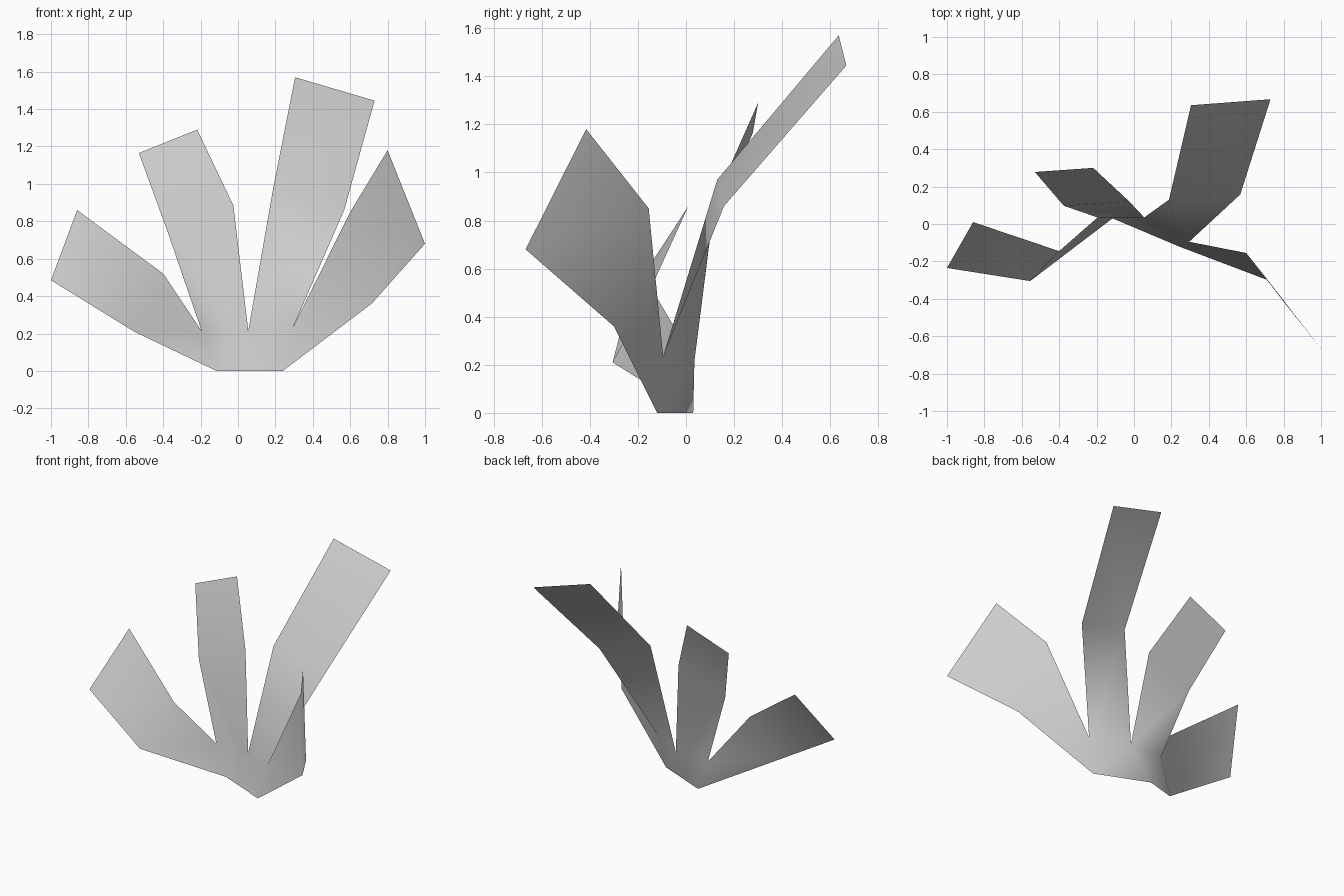
import bpy
import bmesh

cube = bpy.data.objects.get("Cube")
if cube:
    bpy.data.objects.remove(cube, do_unlink=True)

# One pale grey colour for the whole plant
grey = bpy.data.materials.new("pale_grey")
grey.use_nodes = True
colour = (0.6, 0.6, 0.6, 1)
grey.diffuse_color = colour
grey.node_tree.nodes["Principled BSDF"].inputs["Base Color"].default_value = colour
grey.node_tree.nodes["Principled BSDF"].inputs["Roughness"].default_value = 0.8

bm = bmesh.new()


def point(x, y, z):
    return bm.verts.new((x, y, z))


# Shared foot and the notches between the leaves
foot_right = point(-0.115, 0.03, 0)
foot_left = point(0.24, -0.12, 0)
notch_right = point(-0.195, 0.035, 0.215)
notch_middle = point(0.055, 0.035, 0.215)
notch_left = point(0.295, -0.095, 0.235)

# Crown joining the leaves, fanned from the middle notch
rim = [notch_right, foot_right, foot_left, notch_left]
for a, b in zip(rim, rim[1:]):
    bm.faces.new((a, b, notch_middle))


def leaf(root_a, root_b, bend_a, bend_b, tip_a, tip_b):
    """A flat leaf: twisted stem from the crown, a bend, then a straight blade."""
    ba, bb, ta, tb = [point(*p) for p in (bend_a, bend_b, tip_a, tip_b)]
    bm.faces.new((root_a, root_b, ba))
    bm.faces.new((root_b, bb, ba))
    bm.faces.new((ba, bb, tb, ta))


# Low right leaf
leaf(foot_right, notch_right,
     (-0.555, -0.305, 0.21), (-0.40, -0.145, 0.52),
     (-1.0, -0.235, 0.485), (-0.86, 0.01, 0.86))
# Upright right leaf
leaf(notch_right, notch_middle,
     (-0.375, 0.097, 0.74), (-0.025, 0.12, 0.885),
     (-0.53, 0.278, 1.165), (-0.218, 0.30, 1.29))
# Tall left leaf, leaning back
leaf(notch_middle, notch_left,
     (0.187, 0.13, 0.97), (0.568, 0.158, 0.86),
     (0.305, 0.635, 1.57), (0.73, 0.667, 1.445))
# Low left leaf, leaning forward
leaf(notch_left, foot_left,
     (0.60, -0.155, 0.85), (0.715, -0.30, 0.36),
     (0.80, -0.415, 1.18), (1.0, -0.667, 0.68))

for face in bm.faces:
    face.smooth = True

mesh = bpy.data.meshes.new("leaf_cluster")
bm.to_mesh(mesh)
bm.free()
mesh.materials.append(grey)
cluster = bpy.data.objects.new("leaf_cluster", mesh)
bpy.context.collection.objects.link(cluster)
